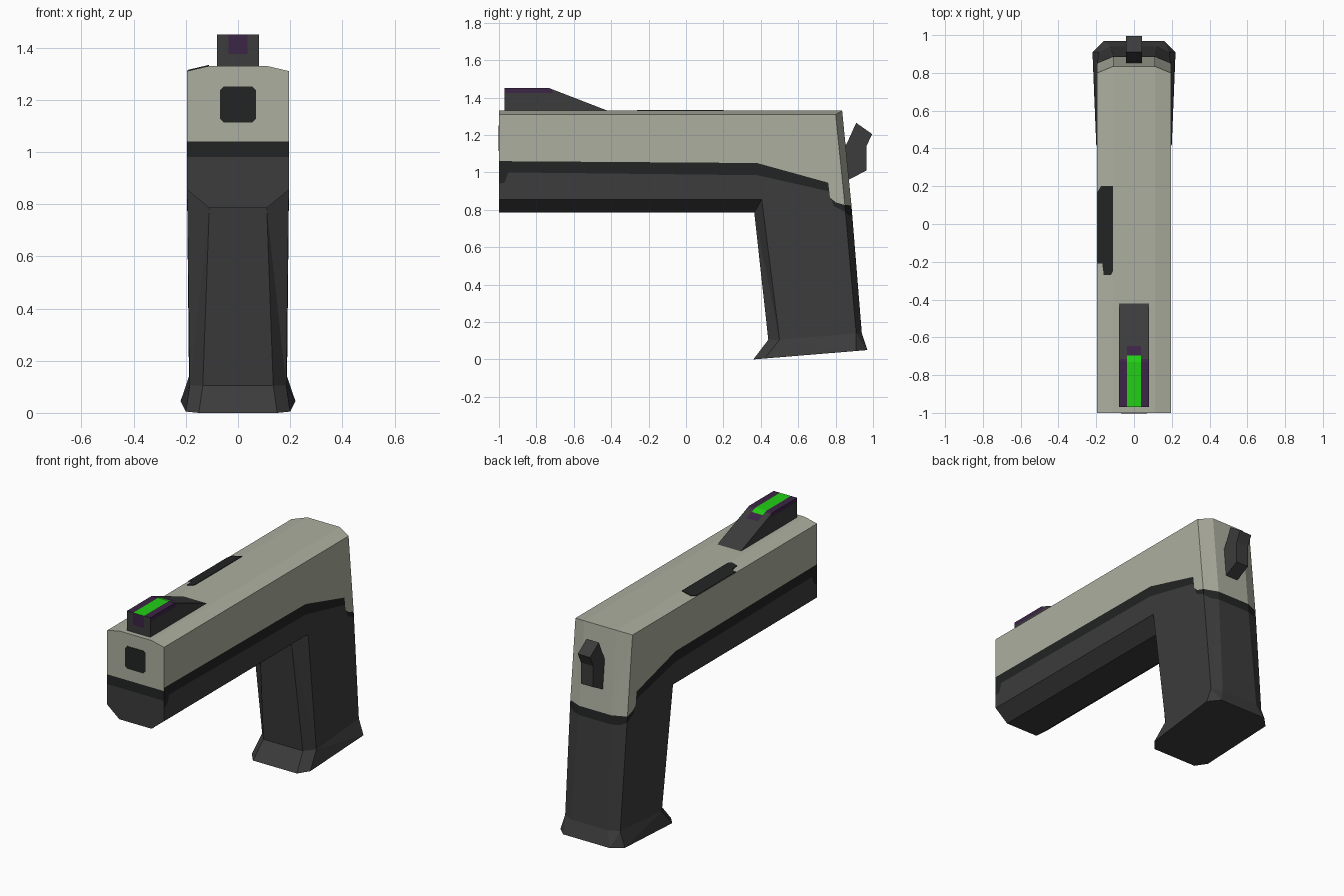
import bpy, bmesh
from mathutils import Vector

if "Cube" in bpy.data.objects:
    bpy.data.objects.remove(bpy.data.objects["Cube"])


def material(name, rgb):
    m = bpy.data.materials.new(name)
    m.diffuse_color = (*rgb, 1)
    m.use_nodes = True
    m.node_tree.nodes["Principled BSDF"].inputs["Base Color"].default_value = m.diffuse_color
    return m


CREAM = material("pale_stone", (0.42, 0.43, 0.35))
GREY = material("charcoal", (0.045, 0.045, 0.045))
BLACK = material("black", (0.016, 0.017, 0.017))
PURPLE = material("dark_purple", (0.045, 0.018, 0.06))
GREEN = material("bright_green", (0.015, 0.62, 0.007))


def finish(name, bm, mats):
    bmesh.ops.recalc_face_normals(bm, faces=bm.faces)
    mesh = bpy.data.meshes.new(name)
    bm.to_mesh(mesh)
    bm.free()
    for m in mats:
        mesh.materials.append(m)
    obj = bpy.data.objects.new(name, mesh)
    bpy.context.collection.objects.link(obj)
    return obj


def prism(points, offset):
    """Closed outline extruded along an offset."""
    bm = bmesh.new()
    a = [bm.verts.new(p) for p in points]
    b = [bm.verts.new(Vector(p) + Vector(offset)) for p in points]
    bm.faces.new(a)
    bm.faces.new(b[::-1])
    for i in range(len(a)):
        j = (i + 1) % len(a)
        bm.faces.new((a[i], a[j], b[j], b[i]))
    bmesh.ops.recalc_face_normals(bm, faces=bm.faces)
    return bm


def cut(bm, co, no):
    bmesh.ops.bisect_plane(bm, geom=bm.verts[:] + bm.edges[:] + bm.faces[:],
                           plane_co=co, plane_no=no, dist=1e-5)


def paint(bm, rule):
    bm.normal_update()
    for f in bm.faces:
        f.material_index = rule(f.calc_center_median(), f.normal)


def height(line, y):
    for (y0, z0), (y1, z1) in zip(line, line[1:]):
        if y <= y1:
            return z0 + (z1 - z0) * (y - y0) / (y1 - y0)
    return line[-1][1]


# Body: each entry is a point on the centre strip and its chamfered side point
outline = [
    ((0.11, -1, 1.33), (0.195, -1, 1.31)),
    ((0.11, 0.835, 1.33), (0.195, 0.80, 1.31)),
    ((0.11, 0.885, 0.82), (0.195, 0.85, 0.82)),
    ((0.125, 0.94, 0.14), (0.188, 0.91, 0.14)),
    ((0.16, 0.97, 0.05), (0.22, 0.91, 0.045)),
    ((0.15, 0.36, 0.0), (0.20, 0.42, 0.005)),
    ((0.135, 0.44, 0.105), (0.185, 0.50, 0.105)),
    ((0.11, 0.365, 0.785), (0.195, 0.405, 0.855)),
    ((0.11, -1, 0.785), (0.195, -1, 0.855)),
]
bm = bmesh.new()
rings = [[bm.verts.new((s * p[k][0], p[k][1], p[k][2])) for p in outline]
         for s, k in ((1, 1), (1, 0), (-1, 0), (-1, 1))]
n = len(outline)
for r, q in zip(rings, rings[1:]):
    for i in range(n):
        j = (i + 1) % n
        bm.faces.new((r[i], r[j], q[j], q[i]))
for r in (rings[0], rings[3]):
    for ids in ((0, 1, 2, 7, 8), (2, 3, 6, 7), (3, 4, 5, 6)):
        bm.faces.new([r[i] for i in ids])
bmesh.ops.recalc_face_normals(bm, faces=bm.faces)
bmesh.ops.triangulate(bm, faces=bm.faces[:])

# Body colours: upper and lower edge of the black band, as (y, z)
upper = [(-1, 1.06), (0.38, 1.05), (0.76, 0.945), (0.77, 0.865),
         (0.80, 0.84), (0.85, 0.825), (1, 0.82)]
lower = [(-1, 0.94), (-0.97, 0.945), (-0.95, 1.0), (0.38, 0.985),
         (0.76, 0.90), (0.79, 0.82), (0.85, 0.79), (0.87, 0.77), (1, 0.765)]
for line in (upper, lower):
    for (y0, z0), (y1, z1) in zip(line, line[1:]):
        cut(bm, (0, y0, z0), Vector((0, z0 - z1, y1 - y0)).normalized())
for z in (1.04, 0.98):
    cut(bm, (0, 0, z), (0, 0, 1))


def body_rule(c, nrm):
    front = nrm.y < -0.9 and c.y < -0.99
    top = 1.04 if front else height(upper, c.y)
    low = 0.98 if front else height(lower, c.y)
    return 0 if c.z > top else 1 if c.z > low else 2


paint(bm, body_rule)
bmesh.ops.dissolve_limit(bm, angle_limit=0.005, verts=bm.verts[:],
                         edges=bm.edges[:], delimit={'MATERIAL'})
finish("body", bm, [CREAM, BLACK, GREY])

# Front sight with green stripe and purple surround
profile = [(-0.97, 1.32), (-0.97, 1.45), (-0.73, 1.45), (-0.42, 1.33), (-0.42, 1.32)]
bm = prism([(-0.08, y, z) for y, z in profile], (0.16, 0, 0))
for x in (-0.037, 0.037):
    cut(bm, (x, 0, 0), (1, 0, 0))
for z in (1.375, 1.425):
    cut(bm, (0, 0, z), (0, 0, 1))
for y in (-0.715, -0.695, -0.645):
    cut(bm, (0, y, 0), (0, 1, 0))


def sight_rule(c, nrm):
    middle = abs(c.x) < 0.037
    if nrm.z > 0.2 and middle:
        return 2 if c.y < -0.695 else 1 if c.y < -0.645 else 0
    if nrm.y < -0.5:
        return 1 if middle and c.z > 1.375 else 0
    return 1 if c.z > 1.425 and c.y < -0.715 else 0


paint(bm, sight_rule)
finish("front_sight", bm, [GREY, PURPLE, GREEN])

# Hammer at the back
profile = [(0.91, 1.265), (0.995, 1.205), (0.965, 1.14), (0.965, 1.01),
           (0.868, 0.96), (0.84, 0.96), (0.84, 1.14), (0.858, 1.15)]
finish("hammer", prism([(-0.042, y, z) for y, z in profile], (0.084, 0, 0)), [GREY])

# Muzzle opening plate
w, c = 0.069, 0.055
ring = [(w, c), (c, w), (-c, w), (-w, c), (-w, -c), (-c, -w), (c, -w), (w, -c)]
finish("muzzle", prism([(x, -1.003, 1.182 + z) for x, z in ring], (0, 0.006, 0)), [BLACK])

# Ejection port plate on the left top chamfer
port = [(-0.193, -0.21), (-0.193, 0.17), (-0.175, 0.20), (-0.112, 0.20),
        (-0.112, -0.25), (-0.122, -0.27), (-0.16, -0.27), (-0.168, -0.21)]
finish("ejection_port", prism([(x, y, 1.327 - (-x - 0.11) * 0.02 / 0.085) for x, y in port],
                              (0, 0, 0.007)), [BLACK])
